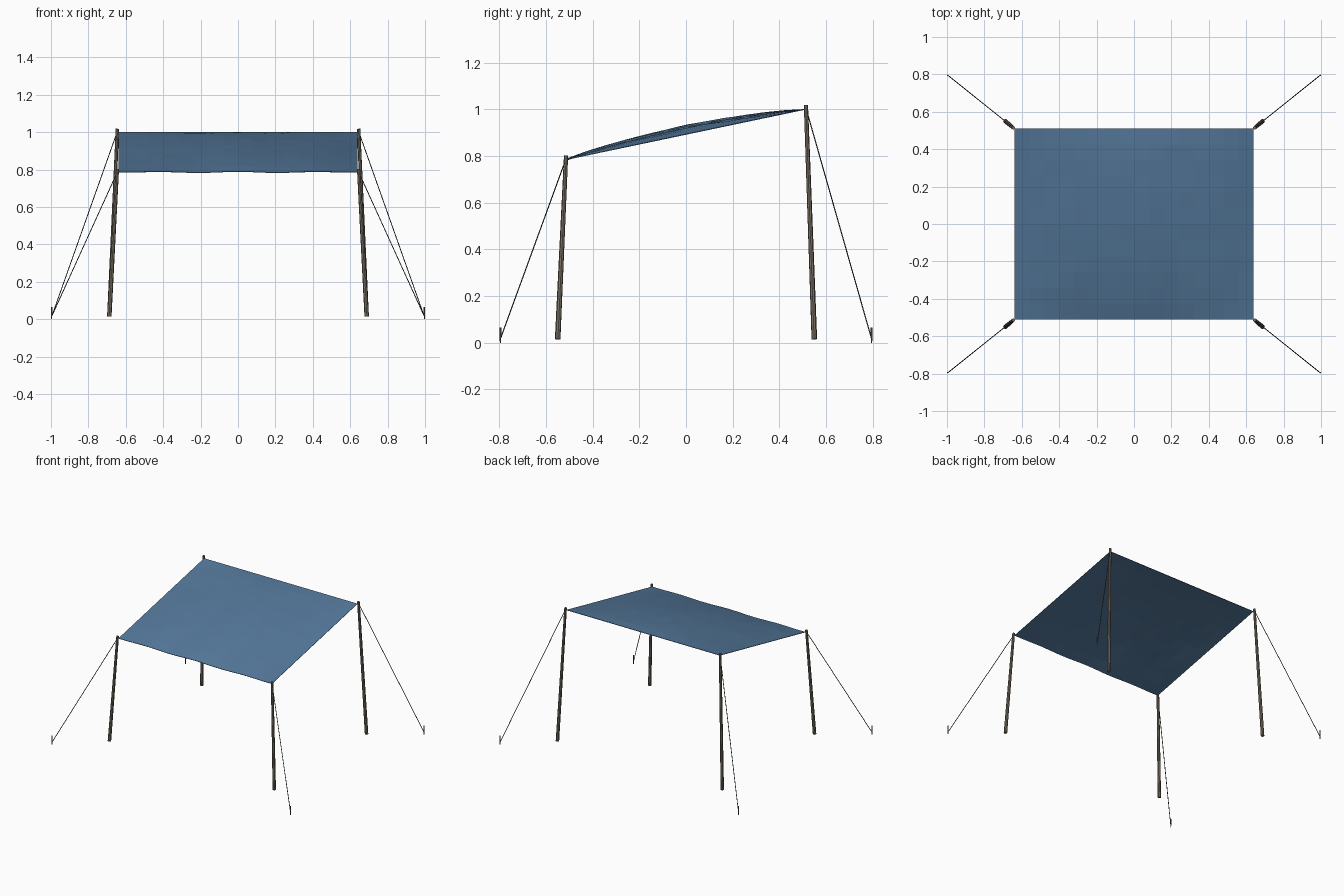
import bpy, bmesh, math, random
from mathutils import Vector

if "Cube" in bpy.data.objects:
    bpy.data.objects.remove(bpy.data.objects["Cube"])

random.seed(4)


def material(name, color):
    m = bpy.data.materials.new(name)
    m.diffuse_color = (*color, 1)
    m.use_nodes = True
    m.node_tree.nodes["Principled BSDF"].inputs["Base Color"].default_value = m.diffuse_color
    return m


canvas = material("blue canvas", (0.09, 0.19, 0.33))
wood = material("weathered wood", (0.20, 0.17, 0.13))
cord = material("dark cord", (0.06, 0.055, 0.05))
metal = material("peg metal", (0.12, 0.12, 0.12))


def rod(name, a, b, r1, r2, sides, mat):
    """Tapered rod running from point a to point b."""
    a, b = Vector(a), Vector(b)
    bpy.ops.mesh.primitive_cone_add(vertices=sides, radius1=r1, radius2=r2,
                                    depth=(b - a).length, location=(a + b) / 2)
    ob = bpy.context.object
    ob.rotation_euler = (b - a).to_track_quat('Z', 'Y').to_euler()
    ob.name = name
    ob.data.materials.append(mat)
    return ob


# Canopy: sloping sheet, billowed in the middle, with a rippled front hem
HX, HY, LOW, HIGH = 0.64, 0.51, 0.786, 1.0
bm = bmesh.new()
bmesh.ops.create_grid(bm, x_segments=16, y_segments=12, size=1)
for v in bm.verts:
    u, w = v.co.x, v.co.y
    t = (w + 1) / 2
    billow = math.cos(u * math.pi / 2) * math.sin(t * math.pi)
    z = LOW + (HIGH - LOW) * t + 0.037 * max(billow, 0) ** 0.8
    z += 0.003 * math.cos(u * 3 * math.pi) * (1 - t) * (1 - u ** 4)
    if abs(u) < 0.99 and abs(w) < 0.99:
        z += random.uniform(-0.0015, 0.0015)
    v.co = (u * HX, w * HY, z)
mesh = bpy.data.meshes.new("canopy")
bm.to_mesh(mesh)
bm.free()
mesh.materials.append(canvas)
canopy = bpy.data.objects.new("canopy", mesh)
bpy.context.collection.objects.link(canopy)
solid = canopy.modifiers.new("thickness", 'SOLIDIFY')
solid.thickness = 0.003
solid.offset = 0

# Corner poles, guy ropes and ground pegs
for sy, depth, top in ((-1, "front", 0.803), (1, "back", 1.018)):
    for sx, side in ((-1, "left"), (1, "right")):
        tag = f"{depth}_{side}"
        rod(f"{tag}_pole", (sx * 0.688, sy * 0.550, 0.015),
            (sx * 0.645, sy * 0.514, top), 0.012, 0.009, 8, wood)
        rod(f"{tag}_guy_rope", (sx * 0.648, sy * 0.517, top - 0.022),
            (sx * 0.995, sy * 0.795, 0.018), 0.0025, 0.0025, 5, cord)
        rod(f"{tag}_peg", (sx * 0.996, sy * 0.795, 0.0),
            (sx * 0.996, sy * 0.795, 0.066), 0.003, 0.004, 6, metal)
